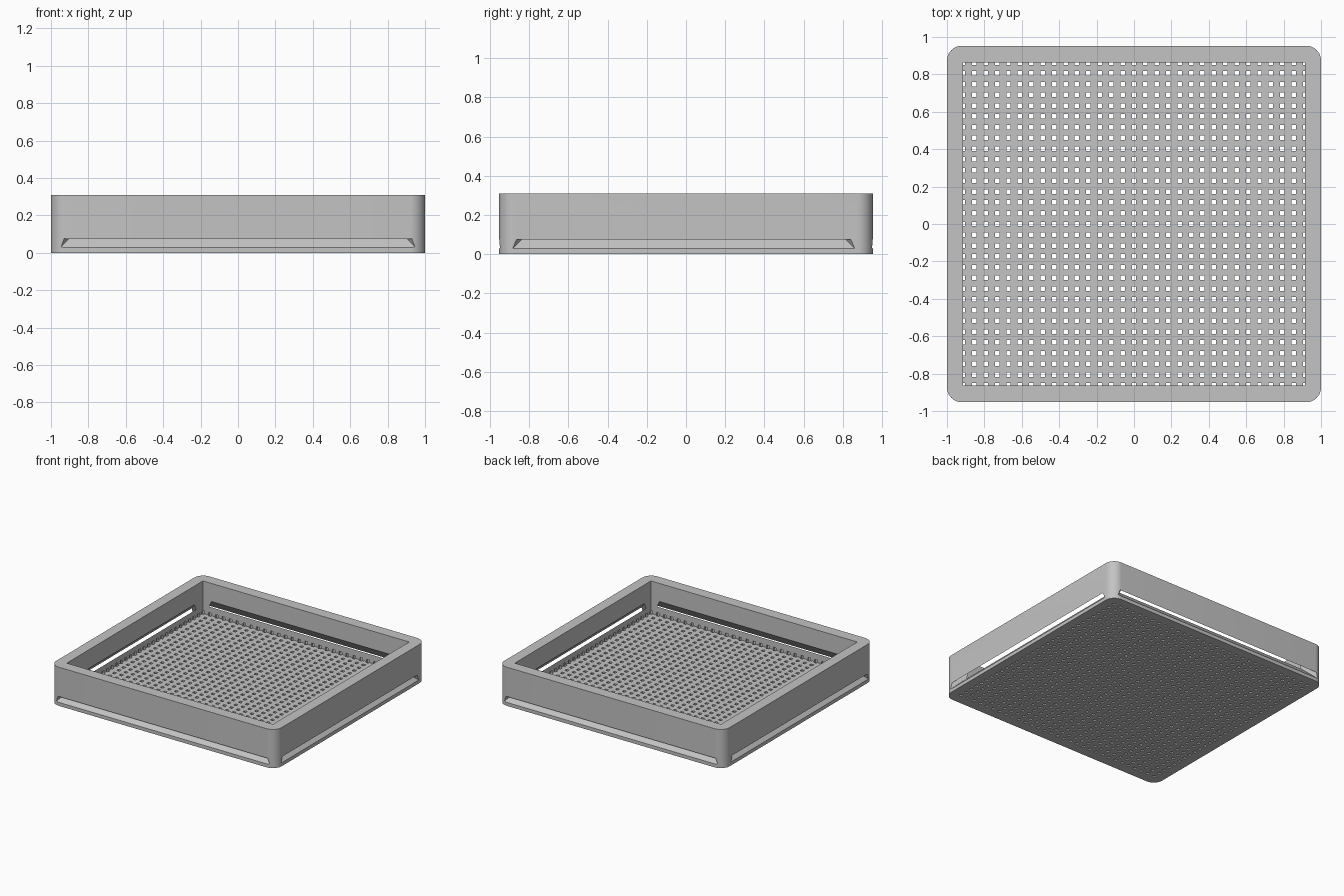
import bpy, bmesh, math

if "Cube" in bpy.data.objects:
    bpy.data.objects.remove(bpy.data.objects["Cube"])

HX, HY, H = 1.0, 0.953, 0.31      # outer half sizes and height
IX, IY = 0.915, 0.863             # half sizes of the opening
FLOOR, N, HOLE = 0.05, 30, 0.024  # floor thickness, hole pitches per side, hole width
R = 0.08                          # corner radius

grey = bpy.data.materials.new("plain grey")
grey.diffuse_color = (0.55, 0.55, 0.55, 1)
grey.use_nodes = True
grey.node_tree.nodes["Principled BSDF"].inputs["Base Color"].default_value = grey.diffuse_color


def make(name, bm):
    me = bpy.data.meshes.new(name)
    bm.normal_update()
    bm.to_mesh(me)
    bm.free()
    ob = bpy.data.objects.new(name, me)
    bpy.context.collection.objects.link(ob)
    me.materials.append(grey)
    return ob


def hexa(bm, bottom, top):
    """Closed six-sided block from two matching quads."""
    a = [bm.verts.new(p) for p in bottom]
    b = [bm.verts.new(p) for p in top]
    faces = [bm.faces.new(a), bm.faces.new(b)]
    for i in range(4):
        j = (i + 1) % 4
        faces.append(bm.faces.new((a[i], a[j], b[j], b[i])))
    bmesh.ops.recalc_face_normals(bm, faces=faces)


def box(bm, cx, cy, hx, hy, z0, z1):
    ring = [(cx - hx, cy - hy), (cx + hx, cy - hy), (cx + hx, cy + hy), (cx - hx, cy + hy)]
    hexa(bm, [(x, y, z0) for x, y in ring], [(x, y, z1) for x, y in ring])


def cut(target, bm):
    cutter = make("cutter", bm)
    cutter.hide_render = True
    mod = target.modifiers.new("cut", 'BOOLEAN')
    mod.operation, mod.solver, mod.object = 'DIFFERENCE', 'EXACT', cutter
    bpy.context.view_layer.objects.active = target
    bpy.ops.object.modifier_apply(modifier=mod.name)
    bpy.data.objects.remove(cutter)


# Wall frame: rounded outer outline joined to the rectangular opening
bm = bmesh.new()
outer = []
for k, (sx, sy) in enumerate(((1, 1), (-1, 1), (-1, -1), (1, -1))):
    for i in range(13):
        a = math.radians(90 * k + 7.5 * i)
        outer.append((sx * (HX - R) + R * math.cos(a), sy * (HY - R) + R * math.sin(a)))
face = bm.faces.new([bm.verts.new((x, y, 0)) for x, y in outer])
ext = bmesh.ops.extrude_face_region(bm, geom=[face])
for v in ext["geom"]:
    if isinstance(v, bmesh.types.BMVert):
        v.co.z = H
bmesh.ops.recalc_face_normals(bm, faces=bm.faces)
walls = make("walls", bm)

bm = bmesh.new()
box(bm, 0, 0, IX, IY, -0.1, H + 0.1)
cut(walls, bm)

# Sloping drain slots with mitred ends, one through each wall
bm = bmesh.new()
for along_x in (True, False):
    dist, half, shift = (HY, 0.95, 0.0) if along_x else (HX, 0.873, -0.012)
    for s in (-1, 1):
        ends = []
        for t in (-0.03, 0.12):
            ring = []
            for u, dz in ((-half + t, 0.028), (half - t, 0.028),
                          (half - 0.02 - t, 0.075), (-half + 0.02 + t, 0.075)):
                d = s * (dist - t)
                ring.append((u, d, dz + t) if along_x else (d, u + shift, dz + t))
            ends.append(ring)
        hexa(bm, *ends)
cut(walls, bm)

# Half holes of the outermost rows, notched into the foot of the walls
bm = bmesh.new()
h = HOLE / 2
for s in (-1, 1):
    for i in range(N + 1):
        f = -1 + 2 * i / N
        box(bm, f * IX, s * IY, h, h, -0.05, 0.07)
        if 0 < i < N:
            box(bm, s * IX, f * IY, h, h, -0.05, 0.07)
cut(walls, bm)


# Perforated floor: a grid of strips where every odd/odd cell is a hole
def lines(half):
    out = []
    for i in range(N + 1):
        c = -half + 2 * half * i / N
        out += [max(c - h, -half), min(c + h, half)]
    return out


bm = bmesh.new()
xs, ys = lines(IX), lines(IY)
M = len(xs)
lo = [[bm.verts.new((x, y, 0)) for y in ys] for x in xs]
hi = [[bm.verts.new((x, y, FLOOR)) for y in ys] for x in xs]


def solid(i, j):
    return 0 <= i < M - 1 and 0 <= j < M - 1 and (i % 2 == 1 or j % 2 == 1)


for i in range(M - 1):
    for j in range(M - 1):
        c = [(i, j), (i + 1, j), (i + 1, j + 1), (i, j + 1)]
        if solid(i, j):
            bm.faces.new([hi[a][b] for a, b in c])
            bm.faces.new([lo[a][b] for a, b in reversed(c)])
            continue
        # hole sides, only where solid floor lies next to the hole
        for k, (di, dj) in enumerate(((0, -1), (1, 0), (0, 1), (-1, 0))):
            if solid(i + di, j + dj):
                (a, b), (p, q) = c[k], c[(k + 1) % 4]
                bm.faces.new((lo[p][q], lo[a][b], hi[a][b], hi[p][q]))
floor = make("perforated_floor", bm)

# Smooth rounded corners, sharp everywhere else
bpy.ops.object.select_all(action='DESELECT')
walls.select_set(True)
bpy.context.view_layer.objects.active = walls
bpy.ops.object.shade_smooth_by_angle(angle=math.radians(25))
